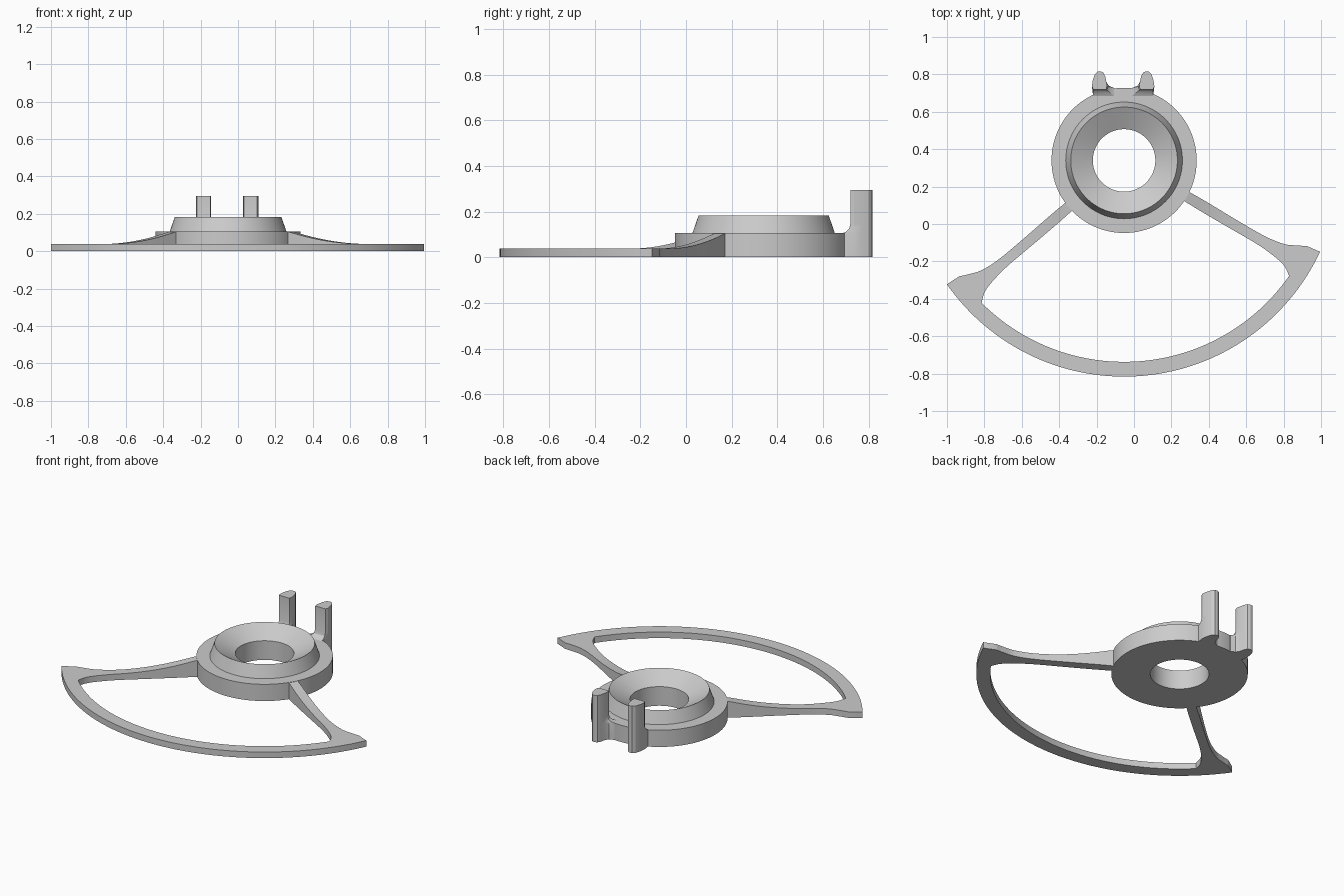
import bpy, bmesh, math
from mathutils import Vector

if "Cube" in bpy.data.objects:
    bpy.data.objects.remove(bpy.data.objects["Cube"], do_unlink=True)

CENTRE = Vector((-0.053, 0.34, 0))
HUB_R, HUB_Z = 0.388, 0.105
FRAME_Z, POST_Z = 0.038, 0.294

grey = bpy.data.materials.new("plain_grey")
grey.use_nodes = True
grey.diffuse_color = (0.6, 0.6, 0.6, 1)
grey.node_tree.nodes["Principled BSDF"].inputs["Base Color"].default_value = (0.6, 0.6, 0.6, 1)


def loft(name, rings, closed=False):
    """Skin a list of equal-length closed rings, capped unless it loops."""
    bm = bmesh.new()
    rows = [[bm.verts.new(CENTRE + Vector(p)) for p in ring] for ring in rings]
    pairs = list(zip(rows, rows[1:]))
    if closed:
        pairs.append((rows[-1], rows[0]))
    else:
        bm.faces.new(rows[0])
        bm.faces.new(rows[-1])
    for a, b in pairs:
        n = len(a)
        for i in range(n):
            j = (i + 1) % n
            bm.faces.new((a[i], a[j], b[j], b[i]))
    bmesh.ops.recalc_face_normals(bm, faces=bm.faces)
    mesh = bpy.data.meshes.new(name)
    bm.to_mesh(mesh)
    bm.free()
    mesh.materials.append(grey)
    obj = bpy.data.objects.new(name, mesh)
    bpy.context.collection.objects.link(obj)
    bpy.ops.object.select_all(action='DESELECT')
    obj.select_set(True)
    bpy.context.view_layer.objects.active = obj
    bpy.ops.object.shade_smooth_by_angle(angle=math.radians(25))
    return obj


def polar(r, deg, z):
    a = math.radians(deg)
    return (r * math.cos(a), r * math.sin(a), z)


# Hub: turned flange with a tapered collar and a countersunk bore
profile = [(0.167, 0), (HUB_R, 0), (HUB_R, HUB_Z), (0.312, HUB_Z),
           (0.285, 0.183), (0.167, 0.12)]
SEG = 128
loft("hub", [[polar(r, 360 * s / SEG, z) for r, z in profile] for s in range(SEG)],
     closed=True)


# Frame: two flared spokes joined by a curved rim, as one continuous sweep
START, SPAN, R_OUT, R_IN, INSET = 215, 120, 1.156, 1.077, 10
# stations: radius, outer edge angle, inner edge angle
stations = [(0.382, 0.8, 9.1), (0.62, 2.6, 7.9), (0.83, 3.3, 7.2),
            (0.955, 2.7, 7.6), (1.026, 1.3, 8.4), (R_IN, 0.1, INSET)]


def smooth_path(pts, steps=6):
    """Catmull-Rom curve through the points."""
    v = [Vector(p) for p in pts]
    v = [2 * v[0] - v[1]] + v + [2 * v[-1] - v[-2]]
    out = []
    for i in range(1, len(v) - 2):
        p0, p1, p2, p3 = v[i - 1:i + 3]
        for k in range(steps):
            t = k / steps
            out.append(p1 + (p2 - p0) * t / 2 + (p0 * 2 - p1 * 5 + p2 * 4 - p3) * t * t / 2
                       + (p1 * 3 - p0 - p2 * 3 + p3) * t ** 3 / 2)
    return out + [v[-2]]


def section(r_o, a_o, r_i, a_i, z):
    return [polar(r_o, START + a_o, 0), polar(r_o, START + a_o, z),
            polar(r_i, START + a_i, z), polar(r_i, START + a_i, 0)]


def spoke_height(r):
    rise = max(0, (0.87 - r) / (0.87 - HUB_R))
    return min(FRAME_Z + (HUB_Z - FRAME_Z) * rise ** 2, HUB_Z - 0.0005)


spoke = smooth_path(stations)
sections = [section(r, a, r, b, spoke_height(r)) for r, a, b in spoke]
RIM = 64
for k in range(RIM + 1):
    t = k / RIM
    sections.append(section(R_OUT, SPAN * t, R_IN, INSET + (SPAN - 2 * INSET) * t, FRAME_Z))
sections += [section(r, SPAN - a, r, SPAN - b, spoke_height(r)) for r, a, b in reversed(spoke)]
loft("spokes_and_rim", sections)


# Posts: rounded pegs on the back edge, flaring into the hub at the foot
def post_ring(side, z, front, flare):
    pts = [(0.16, front), (0.167, 0.395), (0.162, 0.43), (0.152, 0.46), (0.138, 0.474),
           (0.122, 0.476), (0.107, 0.47), (0.096, 0.45), (0.09, 0.42),
           (0.086 - flare / 4, 0.405 - flare / 6), (0.087 - flare, 0.397 - flare / 4),
           (0.09 - flare, front)]
    return [(side * x - 0.005, y, z) for x, y in pts]


levels = [(0, 0.34, 0.04), (HUB_Z, 0.345, 0.04), (0.112, 0.362, 0.02),
          (0.125, 0.374, 0.006), (0.145, 0.38, 0), (POST_Z, 0.38, 0)]
for side, label in ((1, "left"), (-1, "right")):
    loft(label + "_post", [post_ring(side, *lv) for lv in levels])
